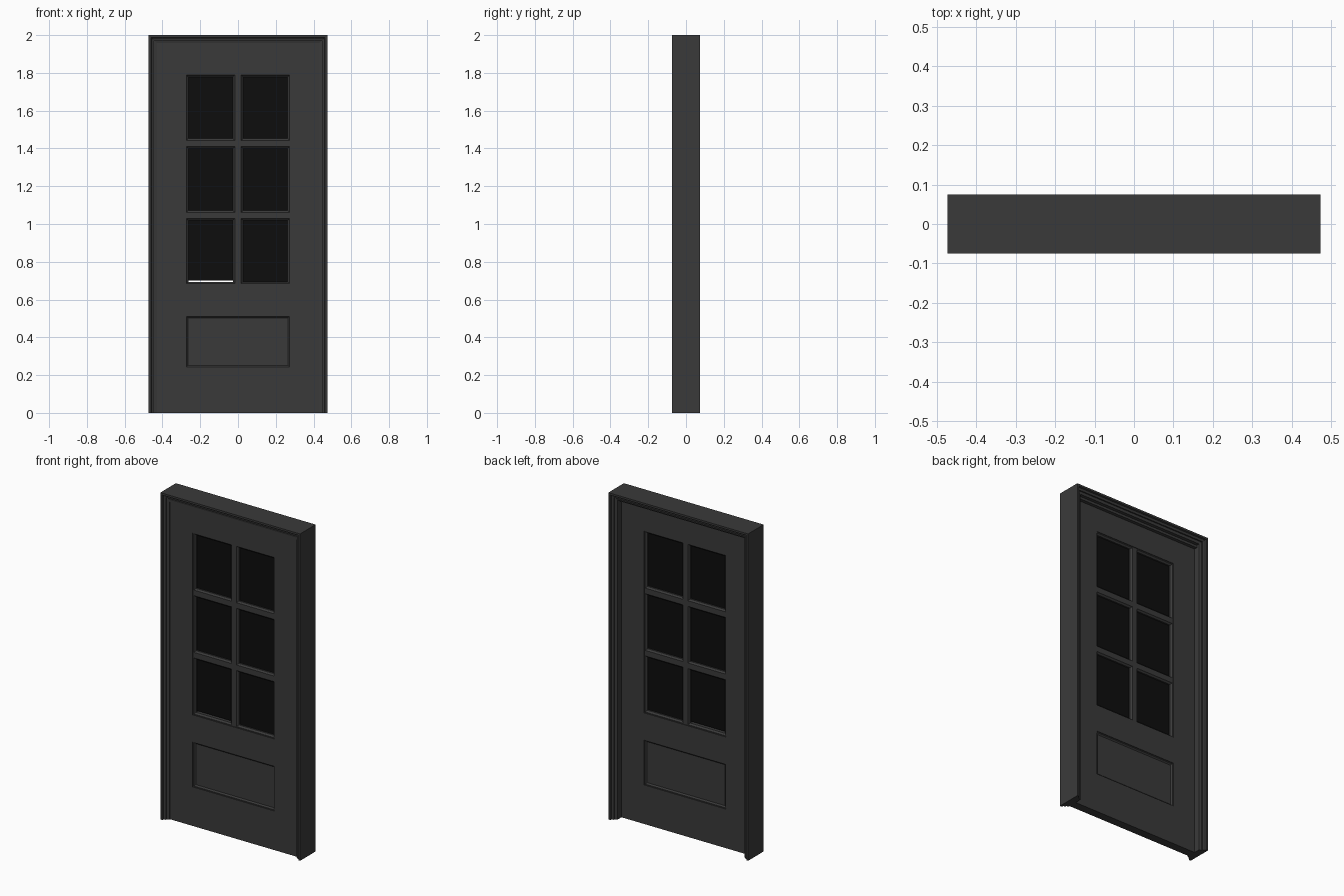
import bpy, bmesh

if "Cube" in bpy.data.objects:
    bpy.data.objects.remove(bpy.data.objects["Cube"])

def material(name, v):
    m = bpy.data.materials.new(name)
    m.diffuse_color = (v, v, v, 1)
    m.use_nodes = True
    m.node_tree.nodes["Principled BSDF"].inputs["Base Color"].default_value = m.diffuse_color
    return m

PAINT = material("dark_paint", 0.042)
GLASS = material("black_glass", 0.004)

def finish(name, bm, mat):
    bmesh.ops.recalc_face_normals(bm, faces=bm.faces)
    me = bpy.data.meshes.new(name)
    bm.to_mesh(me)
    bm.free()
    me.materials.append(mat)
    ob = bpy.data.objects.new(name, me)
    bpy.context.collection.objects.link(ob)
    return ob

def box(name, x0, x1, y0, y1, z0, z1, mat=PAINT):
    bm = bmesh.new()
    bmesh.ops.create_cube(bm, size=1)
    for v in bm.verts:
        v.co = ((x0 + x1) / 2 + v.co.x * (x1 - x0),
                (y0 + y1) / 2 + v.co.y * (y1 - y0),
                (z0 + z1) / 2 + v.co.z * (z1 - z0))
    return finish(name, bm, mat)

def sweep(name, stations, profile, closed):
    """Mitred sweep: station = (x, z, inset dir x, inset dir z); profile = (inset, y)."""
    bm = bmesh.new()
    rings = [[bm.verts.new((x + dx * i, y, z + dz * i)) for i, y in profile]
             for x, z, dx, dz in stations]
    n, k = len(rings), len(profile)
    for s in range(n if closed else n - 1):
        a, b = rings[s], rings[(s + 1) % n]
        for j in range(k):
            bm.faces.new((a[j], a[(j + 1) % k], b[(j + 1) % k], b[j]))
    if not closed:
        bm.faces.new(rings[0])
        bm.faces.new(rings[-1])
    return finish(name, bm, PAINT)

def moulding(name, x0, x1, z0, z1, profile):
    corners = [(x0, z0, 1, 1), (x1, z0, -1, 1), (x1, z1, -1, -1), (x0, z1, 1, -1)]
    return sweep(name, corners, profile, True)

# Main sizes
W, H, D = 0.473, 2.0, 0.075
F, B = -0.042, 0.010            # leaf front and back
MID = (F + B) / 2
OX = 0.277                      # half width of the leaf opening
JI = 0.043                      # jamb thickness

# Stepped jamb: two legs and a head, mitred
front = [(0, -D), (0.012, -D), (0.015, -0.066), (0.022, -0.062),
         (0.028, -0.062), (0.028, -0.054), (JI, -0.050)]
back = [(i, -y) for i, y in reversed(front)]
sweep("door_frame", [(-W, 0, 1, 0), (-W, H, 1, -1), (W, H, -1, -1), (W, 0, -1, 0)],
      front + back, False)
box("head_stop", -W + JI, W - JI, -0.047, 0.03, 1.942, H - JI)

# Leaf stiles and rails
for s, side in ((-1, "left"), (1, "right")):
    a, b = sorted((s * OX, s * (W - JI)))
    box(side + "_stile", a, b, F, B, 0, 1.942)
for name, z0, z1 in (("bottom_rail", 0, 0.239), ("middle_rail", 0.515, 0.68),
                     ("top_rail", 1.793, 1.942)):
    box(name, -OX, OX, F, B, z0, z1)

# Recessed lower panel with its moulding
half = [(0, F + 0.004), (0.005, F + 0.004), (0.009, F + 0.009), (0.014, F + 0.013)]
bead = half + [(i, 2 * MID - y) for i, y in reversed(half)]
moulding("panel_moulding", -OX, OX, 0.239, 0.515, bead)
box("lower_panel", -OX + 0.012, OX - 0.012, F + 0.012, B - 0.012, 0.25, 0.504)

# Glazing bars
BAR = 0.012
rows = [(0.68, 1.033), (1.057, 1.414), (1.438, 1.793)]
box("vertical_bar", -BAR, BAR, F + 0.004, B - 0.004, 0.68, 1.793)
for (_, z0), (z1, _) in zip(rows, rows[1:]):
    for a, b in ((-OX, -BAR), (BAR, OX)):
        box("horizontal_bar", a, b, F + 0.004, B - 0.004, z0, z1)

# Six panes, each with bead moulding; lowest left pane sits slightly high
for r, (z0, z1) in enumerate(rows):
    for c, (a, b) in enumerate(((-OX, -BAR), (BAR, OX))):
        moulding("pane_moulding", a, b, z0, z1, bead)
        lift = 0.020 if r == 0 and c == 0 else 0.012
        box("glass_pane", a + 0.012, b - 0.012, MID - 0.004, MID + 0.004,
            z0 + lift, z1 - 0.012, GLASS)
